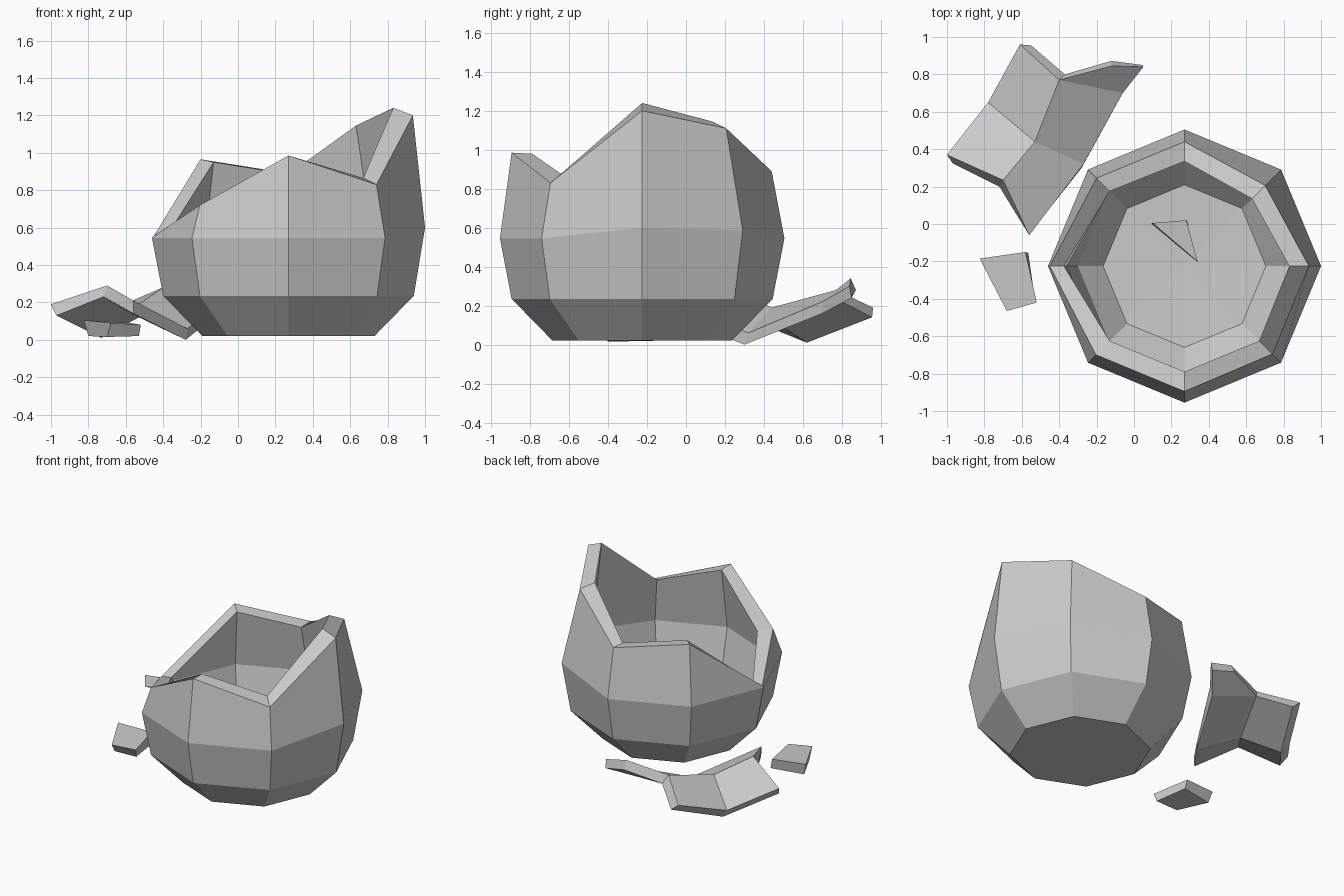
import bpy, bmesh
from math import cos, sin, radians
from mathutils import Vector

if "Cube" in bpy.data.objects:
    bpy.data.objects.remove(bpy.data.objects["Cube"])

clay = bpy.data.materials.new("grey_clay")
clay.use_nodes = True
GREY = (0.6, 0.6, 0.6, 1)
clay.diffuse_color = GREY
clay.node_tree.nodes["Principled BSDF"].inputs["Base Color"].default_value = GREY


def finish(bm, name):
    bmesh.ops.recalc_face_normals(bm, faces=bm.faces)
    mesh = bpy.data.meshes.new(name)
    bm.to_mesh(mesh)
    bm.free()
    mesh.materials.append(clay)
    obj = bpy.data.objects.new(name, mesh)
    bpy.context.collection.objects.link(obj)
    return obj


def slab(name, top, bottom, faces):
    """Closed chip: top faces, matching bottom faces and a wall along the border."""
    bm = bmesh.new()
    up = [bm.verts.new(p) for p in top]
    low = [bm.verts.new(p) for p in bottom]
    edges = [(f[i - 1], f[i]) for f in faces for i in range(len(f))]
    for f in faces:
        bm.faces.new([up[i] for i in f])
        bm.faces.new([low[i] for i in reversed(f)])
    for a, b in edges:
        if (b, a) not in edges:
            bm.faces.new([up[b], up[a], low[a], low[b]])
    return finish(bm, name)


# Broken bowl: eight-sided rings from the base, over the jagged rim, to the inner floor
CENTRE = Vector((0.27, -0.225, 0))
belly = [0.6, 0.585] + [0.545] * 6
rim_out = [(0.665, 1.2), (0.61, 1.11), (0.665, 0.89), (0.665, 0.965),
           (0.72, 0.555), (0.67, 0.72), (0.67, 0.985), (0.665, 0.83)]
rim_in = [(0.56, 1.24), (0.51, 1.145), (0.56, 0.885), (0.566, 0.95),
          (0.645, 0.565), (0.566, 0.71), (0.565, 0.98), (0.565, 0.865)]
rings = [
    [(0.46, 0.02)] * 8,
    [(0.67, 0.235)] * 8,
    [(0.73, z) for z in belly],
    rim_out,
    rim_in,
    [(0.63, min(z, r[1] - 0.015)) for z, r in zip(belly, rim_in)],
    [(0.57, 0.27)] * 8,
    [(0.435, 0.125)] * 8,
]
bm = bmesh.new()
loops = []
for ring in rings:
    loops.append([bm.verts.new(CENTRE + Vector((r * cos(radians(45 * i)), r * sin(radians(45 * i)), z)))
                  for i, (r, z) in enumerate(ring)])
for a, b in zip(loops, loops[1:]):
    for i in range(8):
        j = (i + 1) % 8
        bm.faces.new([a[i], a[j], b[j], b[i]])
bm.faces.new(loops[0][::-1])
hub = bm.verts.new(CENTRE + Vector((0, 0, 0.11)))
for i in range(8):
    bm.faces.new([loops[-1][i], loops[-1][(i + 1) % 8], hub])
finish(bm, "broken_bowl")

# Large curved shard lying behind the bowl
top = [(-0.61, 0.96, 0.19), (-0.78, 0.65, 0.08), (-1.0, 0.37, 0.19),
       (-0.4, 0.77, 0.28), (-0.53, 0.44, 0.19), (-0.7, 0.235, 0.29),
       (-0.06, 0.7, 0.22), (-0.27, 0.32, 0.06), (-0.56, -0.06, 0.21),
       (-0.12, 0.845, 0.34), (0.05, 0.84, 0.3)]
bottom = [(-0.55, 0.955, 0.14), (-0.73, 0.62, 0.01), (-0.97, 0.325, 0.13),
          (-0.37, 0.8, 0.22), (-0.53, 0.45, 0.12), (-0.72, 0.2, 0.23),
          (-0.08, 0.7, 0.16), (-0.28, 0.3, 0.0), (-0.56, -0.055, 0.14),
          (-0.12, 0.872, 0.28), (0.045, 0.85, 0.24)]
slab("large_shard", top, bottom,
     [(0, 1, 4, 3), (1, 2, 5, 4), (3, 4, 7, 6), (4, 5, 8, 7), (3, 6, 10, 9)])

# Small chip beside the bowl
slab("small_chip",
     [(-0.825, -0.185, 0.105), (-0.68, -0.465, 0.09), (-0.52, -0.42, 0.08), (-0.58, -0.15, 0.09)],
     [(-0.8, -0.2, 0.02), (-0.7, -0.4, 0.015), (-0.53, -0.4, 0.02), (-0.565, -0.155, 0.02)],
     [(0, 1, 2, 3)])

# Thin splinter resting on the inner floor
slab("inner_splinter",
     [(0.1, 0.005, 0.15), (0.34, -0.2, 0.125), (0.28, 0.02, 0.15)],
     [(0.08, 0.0, 0.06), (0.335, -0.205, 0.02), (0.29, 0.01, 0.06)],
     [(0, 1, 2)])
